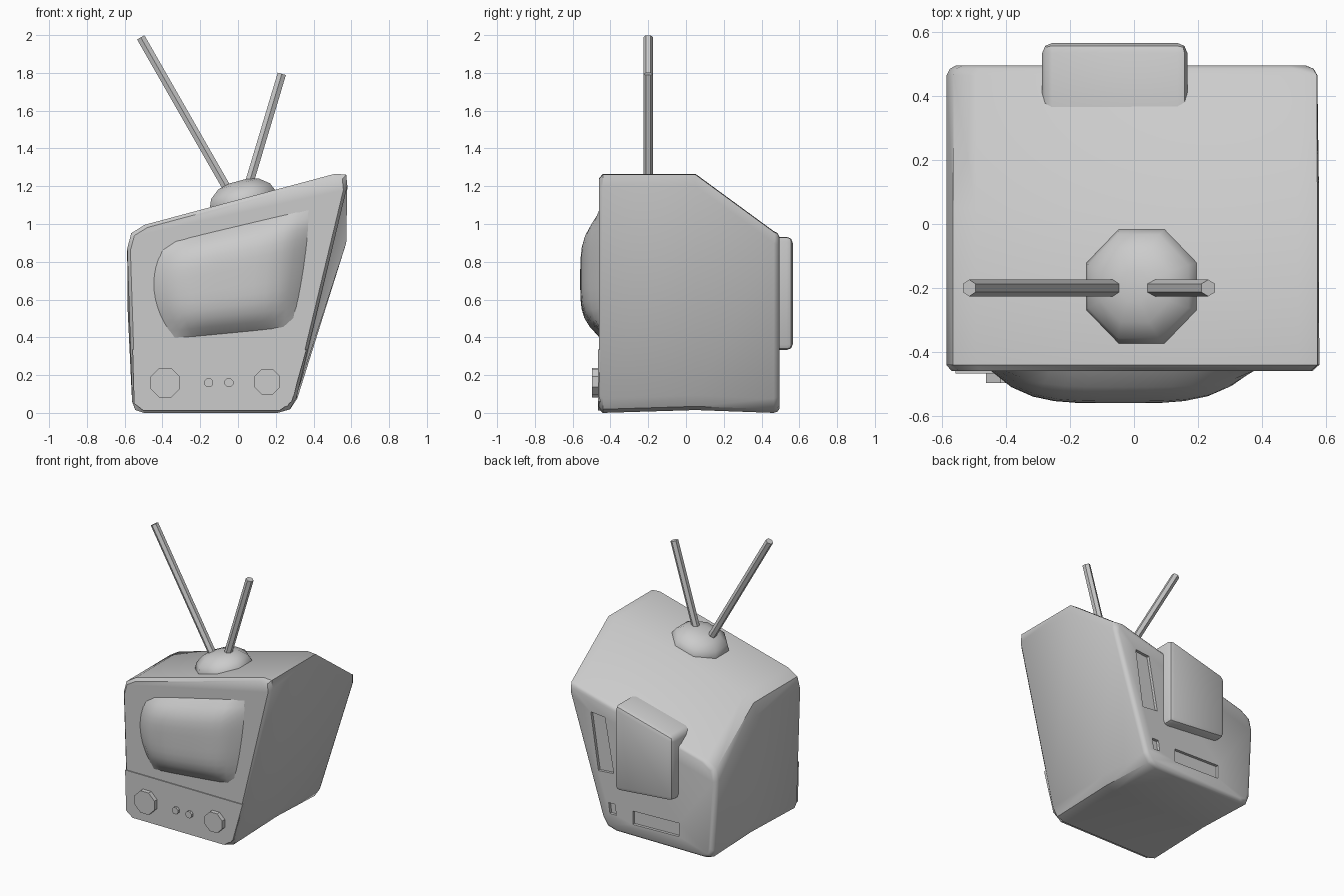
import bpy, bmesh, math
from mathutils import Vector

if "Cube" in bpy.data.objects:
    bpy.data.objects.remove(bpy.data.objects["Cube"])


def make(name, bm, smooth=40):
    bmesh.ops.recalc_face_normals(bm, faces=bm.faces[:])
    me = bpy.data.meshes.new(name)
    bm.to_mesh(me)
    bm.free()
    ob = bpy.data.objects.new(name, me)
    bpy.context.collection.objects.link(ob)
    if smooth:
        shade(ob, smooth)
    return ob


def shade(ob, angle):
    bpy.ops.object.select_all(action='DESELECT')
    ob.select_set(True)
    bpy.context.view_layer.objects.active = ob
    bpy.ops.object.shade_smooth_by_angle(angle=math.radians(angle))


def loft(rings):
    """Skin a list of equally long point rings and cap both ends."""
    bm = bmesh.new()
    vs = [[bm.verts.new(p) for p in r] for r in rings]
    n = len(vs[0])
    for a, b in zip(vs, vs[1:]):
        for i in range(n):
            j = (i + 1) % n
            bm.faces.new((a[i], a[j], b[j], b[i]))
    bm.faces.new(vs[0])
    bm.faces.new(vs[-1])
    return bm


def prism(pts, y0, y1):
    return loft([[(x, y, z) for x, z in pts] for y in (y0, y1)])


def rounded(corners, radii):
    """Round each corner of an outline with three points."""
    out = []
    for i, (c, r) in enumerate(zip(corners, radii)):
        p = Vector(c)
        a = p + (Vector(corners[i - 1]) - p).normalized() * r
        b = p + (Vector(corners[(i + 1) % len(corners)]) - p).normalized() * r
        out += [a, a * .25 + p * .5 + b * .25, b]
    return out


def section(corners, y, inset=0):
    pts = rounded(corners, (.06, .08, .09, .1))
    c = sum(pts, Vector((0, 0))) / len(pts)
    pts = [c + (p - c) * (1 - inset / .55) for p in pts]
    return [(p.x, y, p.y) for p in pts]


def rod(name, a, b, r, sides, turn=0, smooth=0):
    a, b = Vector(a), Vector(b)
    d = (b - a).normalized()
    u = Vector((0, 1, 0)) if abs(d.y) < .9 else Vector((1, 0, 0))
    v = d.cross(u)
    ang = [math.tau * i / sides + turn for i in range(sides)]
    return make(name, loft([[p + (u * math.cos(t) + v * math.sin(t)) * r for t in ang]
                            for p in (a, b)]), smooth)


# cabinet: lopsided outline lofted front to back, top falling away at the rear
front = [(-.558, 0), (.29, 0), (.60, 1.289), (-.59, .97)]
middle = [(-.558, .015), (.29, .015), (.60, 1.289), (-.59, .97)]
back = [(-.558, 0), (.29, 0), (.60, .985), (-.59, .665)]
cabinet = make("cabinet", loft([
    section(front, -.46, .018), section(front, -.44), section(middle, .05),
    section(back, .465), section(back, .485, .01), section(back, .495, .03)]), 0)

# sunken slots in the rear wall
slots = [
    [(-.29, .10), (.07, .09), (.07, .185), (-.29, .195)],
    [(.20, .12), (.25, .12), (.26, .195), (.21, .195)],
    [(.22, .41), (.34, .40), (.40, .80), (.29, .79)],
]
for pts in slots:
    cutter = make("slot_cutter", prism(pts, .475, .53), 0)
    cutter.hide_render = True
    mod = cabinet.modifiers.new("slot", 'BOOLEAN')
    mod.operation = 'DIFFERENCE'
    mod.solver = 'EXACT'
    mod.object = cutter
    bpy.context.view_layer.objects.active = cabinet
    bpy.ops.object.modifier_apply(modifier=mod.name)
    bpy.data.objects.remove(cutter)
shade(cabinet, 40)

# control panel, slightly proud of the front
make("control_panel", prism([(-.50, .012), (.22, .012), (.285, .06), (.362, .335),
                             (-.558, .335), (-.55, .05)], -.44, -.467), 30)

# bulging screen
bm = bmesh.new()
n = 12
bl, br, tl, tr = map(Vector, ((-.34, .39), (.29, .45), (-.39, .90), (.385, 1.085)))
grid = []
for j in range(n + 1):
    row = []
    for i in range(n + 1):
        s, t = i / n, j / n
        u, v = 2 * s - 1, 2 * t - 1
        p = (bl * (1 - s) + br * s) * (1 - t) + (tl * (1 - s) + tr * s) * t
        p.x += (-.085 * (1 - s) + .015 * s) * (1 - v * v)
        y = -.455 - .105 * (1 - u ** 4) * (1 - v ** 4)
        row.append(bm.verts.new((p.x, y, p.y)))
    grid.append(row)
for j in range(n):
    for i in range(n):
        bm.faces.new((grid[j][i], grid[j][i + 1], grid[j + 1][i + 1], grid[j + 1][i]))
screen = make("screen", bm, 60)

# knobs and buttons
for name, x, z, r, y in (("left_knob", -.385, .16, .084, -.497), ("right_knob", .155, .165, .074, -.497),
                         ("left_button", -.155, .16, .025, -.485), ("right_button", -.048, .16, .025, -.485)):
    rod(name, (x, -.45, z), (x, y, z), r, 8, math.pi / 8)

# rear tube housing
bm = prism([(-.287, .37), (.167, .33), (.167, .94), (-.287, .82)], .15, .566)
bmesh.ops.bevel(bm, geom=bm.edges[:], offset=.032, segments=2, profile=.5, affect='EDGES')
make("rear_housing", bm, 40)

# antenna base: eight-sided dome tilted with the top
tilt = math.atan(.268)
rings = []
for r, h in ((.19, -.05), (.195, 0), (.175, .045), (.12, .085), (.05, .1)):
    ring = []
    for k in range(8):
        t = math.tau * (k + .5) / 8
        x, y = r * math.cos(t), r * math.sin(t)
        ring.append((.025 + x * math.cos(tilt) - h * math.sin(tilt), -.195 + y,
                     1.13 + x * math.sin(tilt) + h * math.cos(tilt)))
    rings.append(ring)
make("antenna_base", loft(rings), 50)

# antenna rods
rod("left_antenna", (-.03, -.2, 1.14), (-.515, -.2, 1.988), .026, 6)
rod("right_antenna", (.045, -.2, 1.17), (.232, -.2, 1.795), .026, 6)
